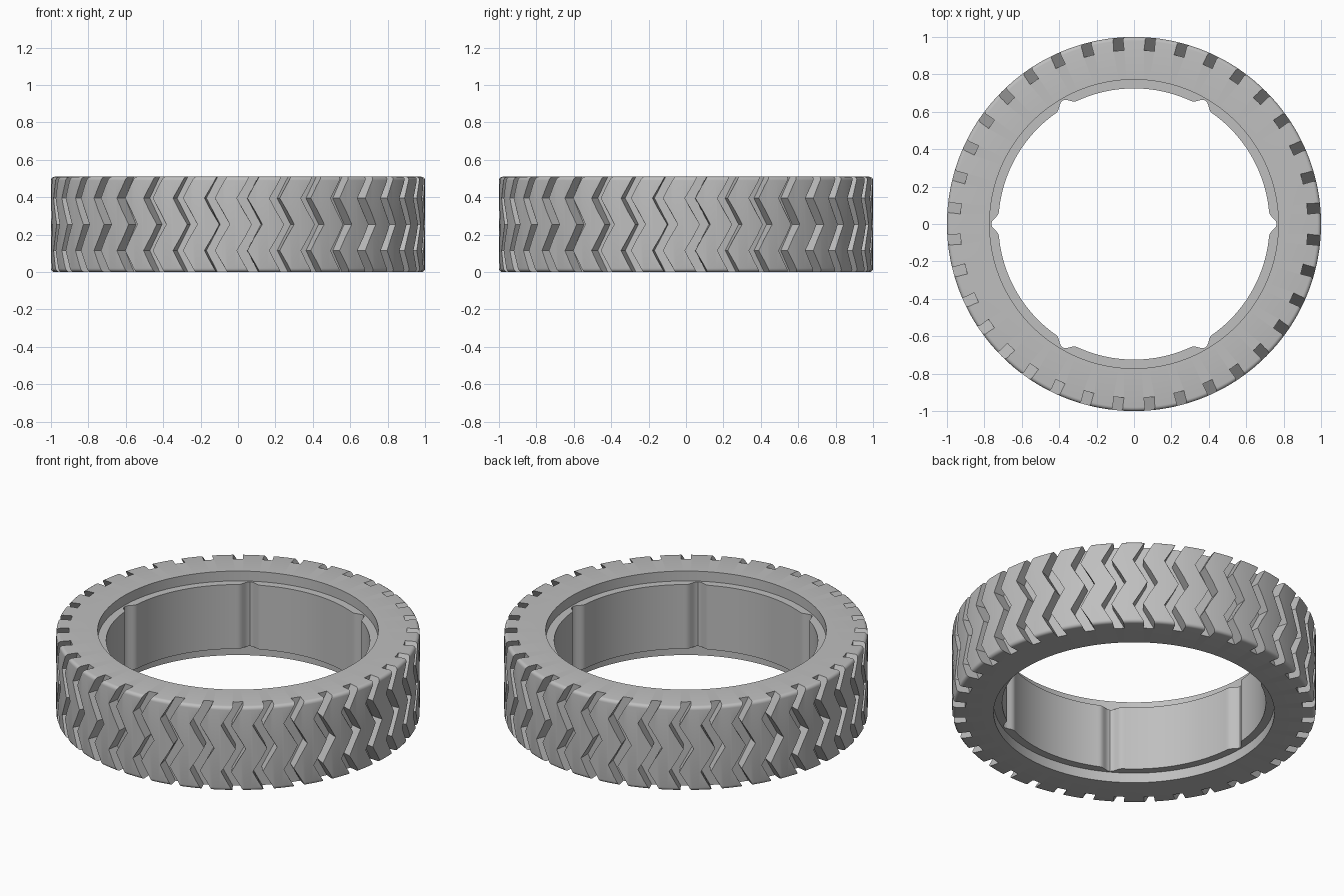
import bpy, bmesh, math

if "Cube" in bpy.data.objects:
    bpy.data.objects.remove(bpy.data.objects["Cube"])

H = 0.51          # tyre width
GROOVES = 36      # tread grooves around the tyre
SEGMENTS = 360

grey = bpy.data.materials.new("grey rubber")
grey.diffuse_color = (0.52, 0.52, 0.52, 1)
grey.use_nodes = True
grey.node_tree.nodes["Principled BSDF"].inputs["Base Color"].default_value = grey.diffuse_color


def make_object(name, bm):
    bmesh.ops.recalc_face_normals(bm, faces=bm.faces)
    mesh = bpy.data.meshes.new(name)
    bm.to_mesh(mesh)
    bm.free()
    mesh.materials.append(grey)
    ob = bpy.data.objects.new(name, mesh)
    bpy.context.collection.objects.link(ob)
    return ob


def bore_radius(angle):
    """Bore with six softly rounded notches."""
    step = math.pi / 3
    d = abs((angle + step / 2) % step - step / 2) * 0.725
    w = 0.062
    bump = 0.5 * (1 + math.cos(math.pi * d / w)) if d < w else 0
    return 0.725 + 0.038 * bump


# Tyre cross-section: rounded shoulders, stepped lips, notched bore (None)
c = 0.02
shoulder = [(1 - c + c * math.sin(t * math.pi / 8), c - c * math.cos(t * math.pi / 8))
            for t in range(5)]
profile = shoulder + [(r, H - z) for r, z in reversed(shoulder)]
profile += [(0.772, H), (0.772, H - 0.06), (None, H - 0.06),
            (None, 0.06), (0.772, 0.06), (0.772, 0)]

bm = bmesh.new()
rings = []
for i in range(SEGMENTS):
    a = 2 * math.pi * i / SEGMENTS
    ring = []
    for r, z in profile:
        r = bore_radius(a) if r is None else r
        ring.append(bm.verts.new((r * math.cos(a), r * math.sin(a), z)))
    rings.append(ring)
n = len(profile)
for i in range(SEGMENTS):
    p, q = rings[i], rings[(i + 1) % SEGMENTS]
    for j in range(n):
        k = (j + 1) % n
        bm.faces.new((p[j], q[j], q[k], p[k]))
tyre = make_object("tyre", bm)

# Zigzag groove cutters: (height, angular shift) along each groove
path = [(-0.03, 0.017), (0.115, -0.065), (0.255, 0.015),
        (0.395, -0.065), (H + 0.03, 0.017)]
half = 0.028
bm = bmesh.new()
for g in range(GROOVES):
    base = math.radians(5 + 360 / GROOVES * g)
    rows = []
    for z, shift in path:
        ca, sa = math.cos(base + shift), math.sin(base + shift)
        rows.append([bm.verts.new((r * ca - t * sa, r * sa + t * ca, z))
                     for r, t in ((0.93, -half), (1.06, -half), (1.06, half), (0.93, half))])
    for p, q in zip(rows, rows[1:]):
        for j in range(4):
            k = (j + 1) % 4
            bm.faces.new((p[j], p[k], q[k], q[j]))
    bm.faces.new(rows[0][::-1])
    bm.faces.new(rows[-1])
cutter = make_object("groove_cutter", bm)
cutter.hide_render = True

# Cut the tread
mod = tyre.modifiers.new("tread", 'BOOLEAN')
mod.operation = 'DIFFERENCE'
mod.solver = 'EXACT'
mod.object = cutter
bpy.context.view_layer.objects.active = tyre
tyre.select_set(True)
bpy.ops.object.modifier_apply(modifier=mod.name)
bpy.data.objects.remove(cutter)
bpy.ops.object.shade_smooth_by_angle(angle=math.radians(30))
